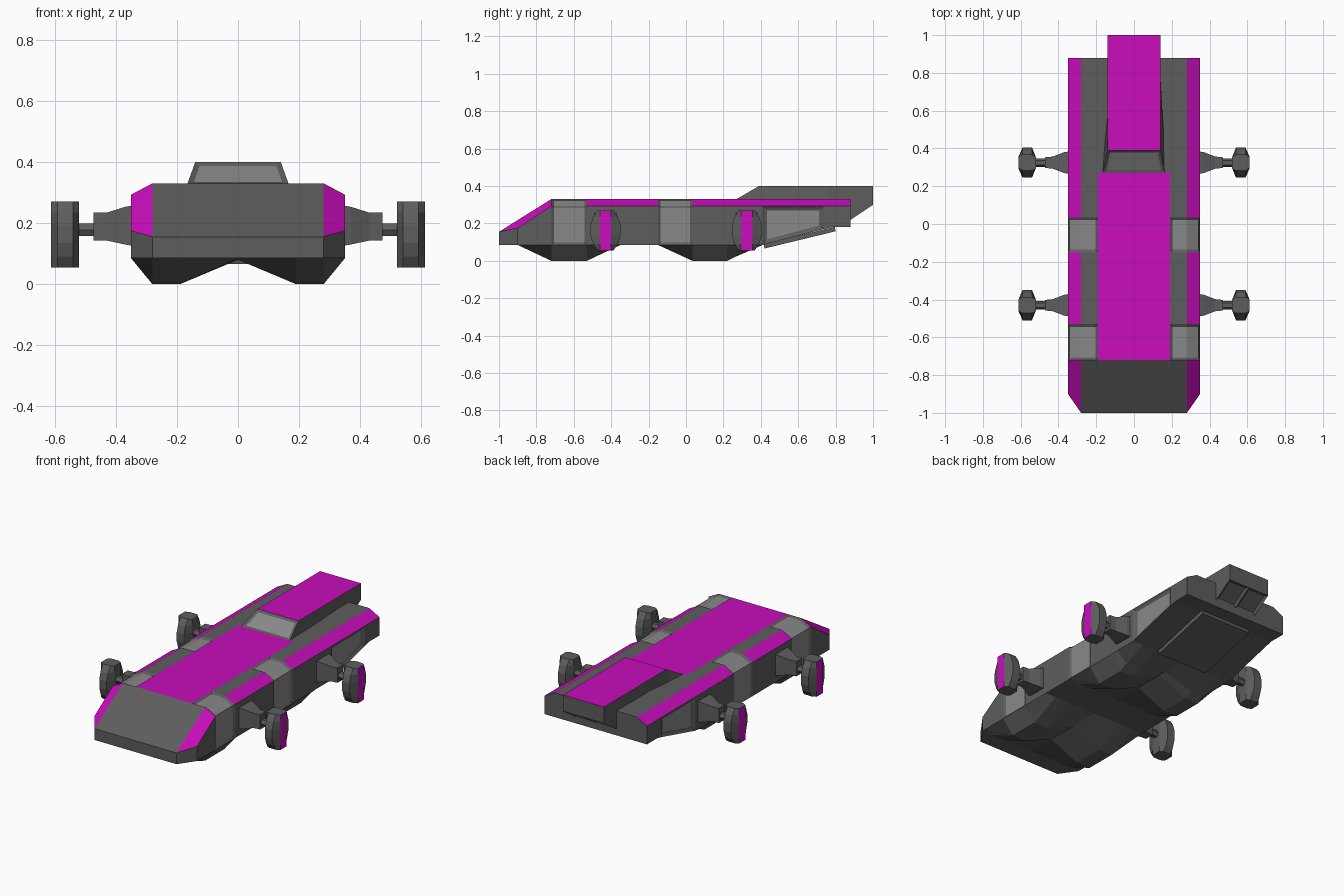
import bpy, bmesh, math

if "Cube" in bpy.data.objects:
    bpy.data.objects.remove(bpy.data.objects["Cube"])

def make_material(name, rgb):
    m = bpy.data.materials.new(name)
    m.diffuse_color = (*rgb, 1)
    m.use_nodes = True
    m.node_tree.nodes["Principled BSDF"].inputs["Base Color"].default_value = m.diffuse_color
    return m

MATS = [make_material("dark_grey", (0.11, 0.11, 0.11)),
        make_material("magenta", (0.58, 0.004, 0.5)),
        make_material("light_grey", (0.25, 0.25, 0.25))]
DARK, PAINT, LIGHT = 0, 1, 2

def loft(rings):
    """Skin closed rings of 3D points; returns bmesh and faces keyed by (ring, segment)."""
    bm, cache, grid = bmesh.new(), {}, {}

    def vert(p):
        key = tuple(round(c, 5) for c in p)
        if key not in cache:
            cache[key] = bm.verts.new(p)
        return cache[key]

    def face(points):
        vs = list(dict.fromkeys(vert(p) for p in points))
        return bm.faces.new(vs) if len(vs) > 2 else None

    n = len(rings[0])
    for i in range(len(rings) - 1):
        a, b = rings[i], rings[i + 1]
        for j in range(n):
            k = (j + 1) % n
            f = face([a[j], a[k], b[k], b[j]])
            if f:
                grid[i, j] = f
    face(rings[0])
    face(rings[-1])
    bmesh.ops.recalc_face_normals(bm, faces=bm.faces)
    bm.normal_update()
    return bm, grid

def panel(bm, faces, width, depth, mat=LIGHT):
    """Recessed panel with a frame around it."""
    bmesh.ops.inset_region(bm, faces=faces, thickness=width, depth=-depth,
                           use_even_offset=True, use_boundary=True)
    for f in faces:
        f.material_index = mat

def finish(bm, name):
    me = bpy.data.meshes.new(name)
    bm.to_mesh(me)
    bm.free()
    for m in MATS:
        me.materials.append(m)
    ob = bpy.data.objects.new(name, me)
    bpy.context.collection.objects.link(ob)
    return ob

# Hull: y, half width, deck z, shoulder z, side bottom z, keel z, centre z
stations = [
    (-1.00, .28, .155, .155, .085, .085, .085),
    (-0.90, .35, .218, .175, .085, .085, .085),
    (-0.72, .35, .33, .293, .085, .0, .08),
    (-0.53, .35, .33, .293, .085, .0, .08),
    (-0.35, .35, .33, .293, .085, .085, .085),
    (-0.15, .35, .33, .293, .085, .085, .085),
    (0.035, .35, .33, .293, .085, .0, .08),
    (0.22, .35, .33, .293, .085, .0, .08),
    (0.27, .35, .33, .293, .085, .024, .08),
    (0.41, .35, .33, .293, .085, .085, .085),
    (0.735, .35, .33, .293, .17, .17, .17),
    (0.78, .35, .33, .293, .18, .18, .18),
    (0.88, .35, .33, .293, .18, .18, .18)]
rings = []
for y, w, zt, zs, zb, zk, zc in stations:
    half = [(.19, zt), (.28, zt), (w, zs), (w, zb), (.28, zk), (.19, zk)]
    rings.append([(x, y, z) for x, z in half] + [(0, y, zc)]
                 + [(-x, y, z) for x, z in reversed(half)])
bm, g = loft(rings)
panels = []
for i in (2, 5):
    panels += [[g[i, j] for j in (0, 1, 2)], [g[i, j] for j in (9, 10, 11)]]
windows = [[g[9, 2]], [g[9, 9]]]
recessed = {f for p in panels for f in p}
for (i, j), f in g.items():          # painted shoulders and centre deck
    if f not in recessed and (j in (1, 10) or (j == 12 and 2 <= i <= 7)):
        f.material_index = PAINT
for p in panels:
    panel(bm, p, .014, .008)
for p in windows:
    panel(bm, p, .012, .008, DARK)
    panel(bm, p, .012, .004)
finish(bm, "hull")

# Cabin: y, base half width, base z, roof half width, roof z
rings = [[(b, y, zl), (t, y, zt), (0, y, zt), (-t, y, zt), (-b, y, zl), (0, y, zl)]
         for y, b, zl, t, zt in [(.27, .165, .31, .165, .33), (.39, .162, .31, .14, .4),
                                 (.76, .142, .25, .14, .4), (.88, .14, .22, .14, .4),
                                 (1.0, .14, .3, .14, .4)]]
bm, g = loft(rings)
for (i, j), f in g.items():
    if j in (1, 2) and i > 0:
        f.material_index = PAINT
panel(bm, [g[0, 1], g[0, 2]], .017, .005)
for j in (4, 5):
    panel(bm, [g[3, j]], .014, .01, DARK)
finish(bm, "cabin")

# Loading ramp under the tail
slope = [(.42, .066), (.80, .158), (.795, .182), (.415, .09)]
bm, _ = loft([[(x, y, z) for y, z in slope] for x in (-.17, .17)])
finish(bm, "rear_ramp")

# Suspension arms, axles and wheel pods
for s, side in ((1, "right"), (-1, "left")):
    for yc, end in ((-.43, "front"), (.325, "rear")):
        tag = f"{end}_{side}"
        bm, _ = loft([[(s * x, yc + a * hy, z) for a, z in ((-1, lo), (1, lo), (1, hi), (-1, hi))]
                      for x, hy, lo, hi in [(.34, .06, .125, .258), (.37, .055, .13, .253),
                                            (.43, .032, .143, .234), (.472, .028, .143, .234)]])
        finish(bm, "arm_" + tag)

        bm, _ = loft([[(s * x, yc + .023 * math.cos(k * math.pi / 3),
                        .178 + .023 * math.sin(k * math.pi / 3)) for k in range(6)]
                      for x in (.465, .53)])
        finish(bm, "axle_" + tag)

        rings = []
        for z, h in [(.055, .042), (.09, .066), (.135, .08), (.19, .08), (.235, .066), (.27, .042)]:
            half = [(.52, .03), (.54, h), (.59, h), (.612, .03)]
            rings.append([(s * x, yc + y, z) for x, y in half]
                         + [(s * x, yc - y, z) for x, y in reversed(half)])
        bm, g = loft(rings)
        for (i, j), f in g.items():
            if j == 3:               # painted outer face
                f.material_index = PAINT
        finish(bm, "wheel_pod_" + tag)
